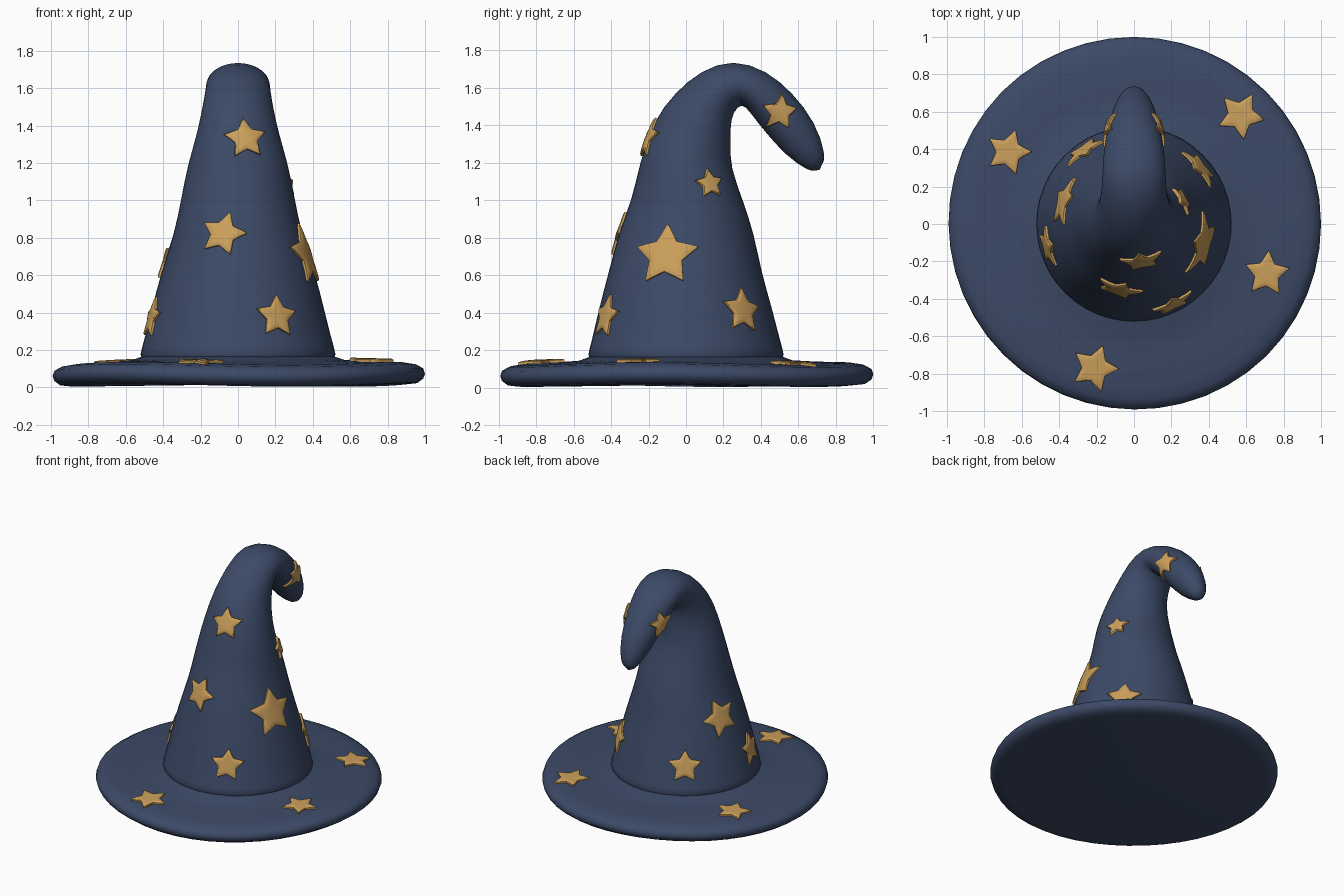
import bpy, bmesh, math
from mathutils import Vector
from mathutils.bvhtree import BVHTree

cube = bpy.data.objects.get("Cube")
if cube:
    bpy.data.objects.remove(cube, do_unlink=True)


def material(name, rgb):
    m = bpy.data.materials.new(name)
    m.use_nodes = True
    m.diffuse_color = (*rgb, 1)
    m.node_tree.nodes["Principled BSDF"].inputs["Base Color"].default_value = (*rgb, 1)
    return m


navy = material("navy felt", (0.045, 0.068, 0.135))
gold = material("gold cloth", (0.6, 0.35, 0.105))


def finish(bm, name, mat, smooth_angle):
    bmesh.ops.recalc_face_normals(bm, faces=bm.faces)
    mesh = bpy.data.meshes.new(name)
    bm.to_mesh(mesh)
    bm.free()
    ob = bpy.data.objects.new(name, mesh)
    bpy.context.collection.objects.link(ob)
    mesh.materials.append(mat)
    bpy.ops.object.select_all(action='DESELECT')
    ob.select_set(True)
    bpy.context.view_layer.objects.active = ob
    bpy.ops.object.shade_smooth_by_angle(angle=math.radians(smooth_angle))
    return ob


def bridge(bm, a, b):
    n = len(a)
    for i in range(n):
        bm.faces.new((a[i], a[(i + 1) % n], b[(i + 1) % n], b[i]))


def fan(bm, ring, point):
    tip = bm.verts.new(point)
    for i in range(len(ring)):
        bm.faces.new((ring[i], ring[(i + 1) % len(ring)], tip))


# Brim: a turned disc with a rounded, slightly wavy edge
bm = bmesh.new()
profile = [(0.9, 0.012), (0.96, 0.018), (0.99, 0.04), (1.0, 0.067), (0.99, 0.095),
           (0.95, 0.117), (0.88, 0.128), (0.7, 0.135), (0.57, 0.145), (0.5, 0.17)]
SIDES = 48
rings = []
for r, z in profile:
    ring = []
    for i in range(SIDES):
        a = math.tau * i / SIDES
        wave = 0.008 * math.sin(3 * a + 2.2) * min(1, max(0, (r - 0.5) * 3))
        rr = r * (1 - 0.012 * max(0, -math.cos(a - math.pi / 4)) * (r > 0.8))
        ring.append(bm.verts.new((rr * math.cos(a), rr * math.sin(a), z + wave)))
    rings.append(ring)
for a, b in zip(rings, rings[1:]):
    bridge(bm, a, b)
fan(bm, rings[0], (0, 0, 0.015))
fan(bm, rings[-1], (0, 0, 0.17))
brim = finish(bm, "brim", navy, 60)

# Crown: oval rings given by outer point, inner point (y, z) and half width,
# following the bend over to the drooping tip
sections = [
    (-.53, .10, .53, .10, .53), (-.53, .18, .53, .18, .53),
    (-.51, .24, .51, .24, .51), (-.47, .42, .465, .42, .465),
    (-.42, .62, .41, .62, .41), (-.355, .83, .36, .82, .35),
    (-.295, 1.0, .31, 1.0, .305), (-.25, 1.2, .24, 1.18, .27),
    (-.175, 1.42, .235, 1.30, .225), (-.06, 1.58, .24, 1.39, .19),
    (.08, 1.695, .25, 1.47, .175), (.25, 1.755, .30, 1.52, .17),
    (.43, 1.695, .34, 1.47, .165), (.57, 1.575, .42, 1.365, .145),
    (.69, 1.42, .53, 1.24, .115), (.75, 1.24, .65, 1.155, .065)]
bm = bmesh.new()
rings = []
for y1, z1, y2, z2, half in sections:
    outer, inner = Vector((0, y1, z1)), Vector((0, y2, z2))
    mid, axis = (outer + inner) / 2, (inner - outer) / 2
    # soft spiralling folds in the middle of the crown
    fold = 0.028 * min(1, max(0, (mid.z - 0.4) * 2)) * (mid.y < 0.1)
    ring = []
    for i in range(24):
        a = math.tau * i / 24
        k = 1 + fold * math.sin(2 * a + 13 * mid.z)
        ring.append(bm.verts.new(mid + k * (axis * math.sin(a) + Vector((half * math.cos(a), 0, 0)))))
    rings.append(ring)
for a, b in zip(rings, rings[1:]):
    bridge(bm, a, b)
bm.faces.new(rings[0])
fan(bm, rings[-1], (-0.01, 0.715, 1.155))
crown = finish(bm, "crown", navy, 70)
sub = crown.modifiers.new("soften", 'SUBSURF')
sub.levels = sub.render_levels = 1

# Surfaces that the stars are wrapped onto
graph = bpy.context.evaluated_depsgraph_get()
crown_tree = BVHTree.FromObject(crown, graph)
brim_tree = BVHTree.FromObject(brim, graph)


def star(name, tree, centre, normal, size, roll):
    """Five-pointed patch pressed onto a surface along its normal."""
    centre, normal = Vector(centre), Vector(normal).normalized()
    ref = Vector((0, 1, 0)) if normal.z > 0.9 else Vector((0, 0, 1))
    side = ref.cross(normal).normalized()
    up = normal.cross(side)

    corners = []
    for i in range(10):
        a = math.pi / 2 + roll + math.pi * i / 5
        r = size * (0.53 if i % 2 else 1)
        corners.append(Vector((math.cos(a), math.sin(a))) * r)
    outline = []
    for i, c in enumerate(corners):
        d = corners[(i + 1) % 10]
        outline += [c, c.lerp(d, 1 / 3), c.lerp(d, 2 / 3)]

    def press(p, lift):
        base = centre + side * p.x + up * p.y
        hit, n, _, _ = tree.ray_cast(base + normal * 0.25, -normal)
        if hit is None:
            hit, n, _, _ = tree.find_nearest(base)
        return hit + n * lift

    bm = bmesh.new()
    layers = [(1, -0.015), (1, 0.012), (0.9, 0.017), (0.6, 0.018), (0.3, 0.018)]
    loops = [[bm.verts.new(press(p * s, lift)) for p in outline] for s, lift in layers]
    for a, b in zip(loops, loops[1:]):
        bridge(bm, a, b)
    fan(bm, loops[-1], press(Vector((0, 0)), 0.018))
    finish(bm, name, gold, 40)


# Stars on the crown: centre, facing direction, size, roll
crown_stars = {
    "upper_front": ((.04, -.20, 1.33), (.1, -1, .3), .115, .08),
    "middle_front": ((-.08, -.35, .82), (-.2, -1, .25), .125, -.25),
    "lower_front": ((.21, -.43, .38), (.45, -1, .2), .12, -.05),
    "large_left": ((.38, -.11, .71), (1, -.25, .25), .175, 0),
    "small_left": ((.27, .13, 1.09), (1, .4, .2), .083, .1),
    "lower_left": ((.35, .30, .41), (1, .75, .2), .125, -.1),
    "large_right": ((-.38, .12, .67), (-1, .3, .25), .14, .3),
    "lower_right": ((-.46, -.12, .37), (-1, -.25, .2), .115, 0),
    "lower_back": ((-.27, .40, .37), (-.6, 1, .2), .12, 0),
    "tip_left": ((.13, .50, 1.47), (1, .15, .1), .095, -.1),
    "tip_right": ((-.13, .50, 1.47), (-1, .15, .1), .095, .1),
}
for label, (centre, facing, size, roll) in crown_stars.items():
    star(label + "_star", crown_tree, centre, facing, size, roll)

# Stars on the brim: x, y, size, roll
brim_stars = [(-.67, .385, .125, -.3), (.57, .58, .13, -.5),
              (.71, -.265, .125, -.08), (-.21, -.77, .13, -.35)]
for i, (x, y, size, roll) in enumerate(brim_stars):
    star(f"brim_star_{i + 1}", brim_tree, (x, y, .14), (0, 0, 1), size, roll)
